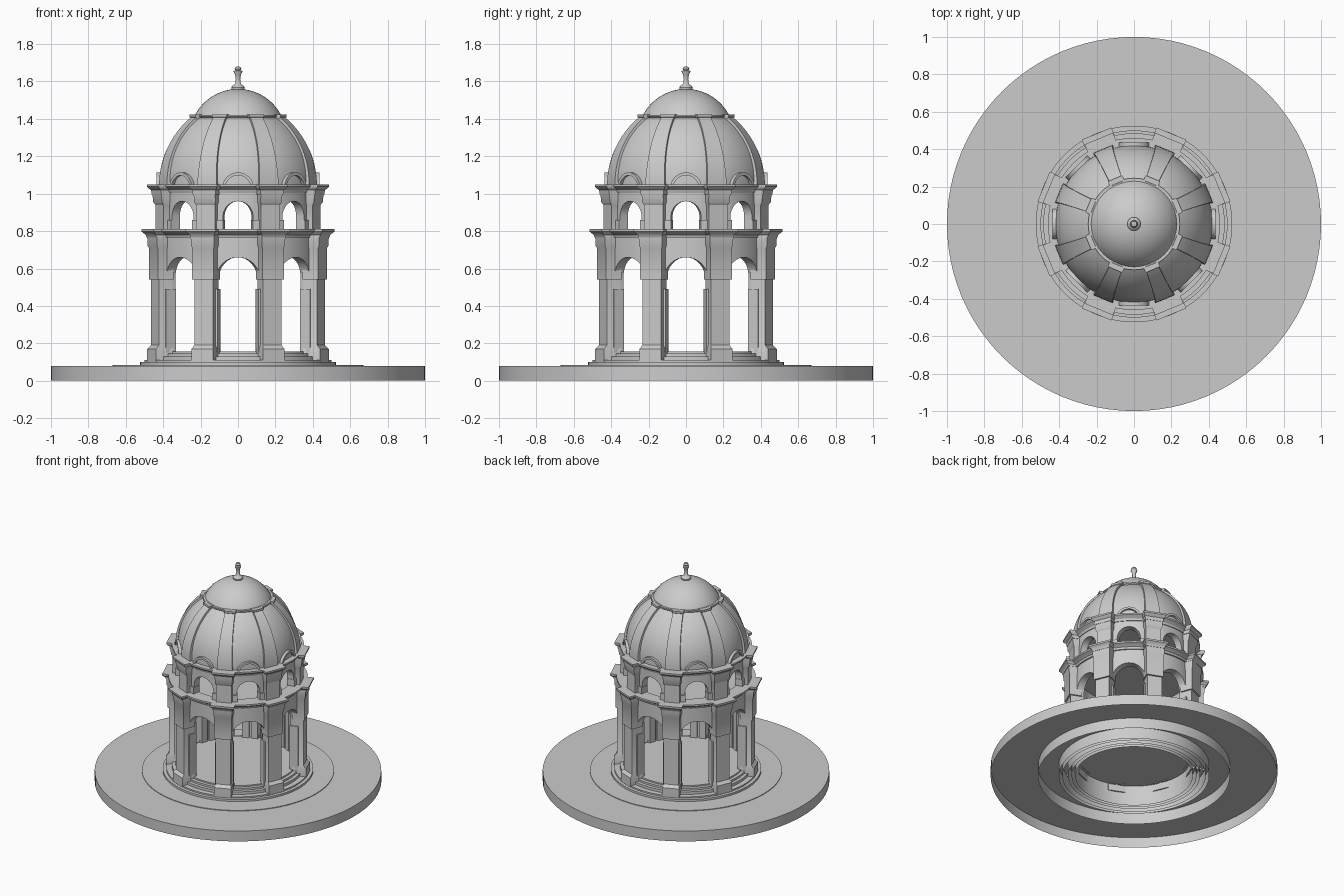
import bpy
import bmesh
from math import sin, cos, pi, sqrt, radians

if "Cube" in bpy.data.objects:
    bpy.data.objects.remove(bpy.data.objects["Cube"])

BAYS = 8
STEP = 2 * pi / BAYS


def finish(name, bm, fix_normals=True):
    if fix_normals:
        bmesh.ops.recalc_face_normals(bm, faces=bm.faces)
    me = bpy.data.meshes.new(name)
    bm.to_mesh(me)
    bm.free()
    ob = bpy.data.objects.new(name, me)
    bpy.context.collection.objects.link(ob)
    bpy.ops.object.select_all(action='DESELECT')
    bpy.context.view_layer.objects.active = ob
    ob.select_set(True)
    bpy.ops.object.shade_smooth_by_angle(angle=radians(30))
    return ob


def polar(r, a, z, t=0.0):
    """Point at radius r, shifted t sideways, turned by angle a."""
    return (r * cos(a) - t * sin(a), r * sin(a) + t * cos(a), z)


def lathe(name, profile, n=64, closed=False):
    bm = bmesh.new()
    rings = []
    for r, z in profile:
        if r < 1e-5:
            rings.append([bm.verts.new((0, 0, z))] * n)
        else:
            rings.append([bm.verts.new(polar(r, 2 * pi * i / n, z)) for i in range(n)])
    pairs = list(zip(rings, rings[1:]))
    if closed:
        pairs.append((rings[-1], rings[0]))
    for a, b in pairs:
        for i in range(n):
            j = (i + 1) % n
            bm.faces.new(dict.fromkeys((a[i], a[j], b[j], b[i])))
    return finish(name, bm)


def loft(bm, sections):
    """Skin a list of equal-length point loops and cap both ends."""
    loops = [[bm.verts.new(p) for p in s] for s in sections]
    n = len(loops[0])
    for a, b in zip(loops, loops[1:]):
        for i in range(n):
            j = (i + 1) % n
            bm.faces.new((a[i], a[j], b[j], b[i]))
    bm.faces.new(loops[0][::-1])
    bm.faces.new(loops[-1])


def piers(name, sections, r_in):
    """sections: (z, half width, outer radius); piers stand between bays."""
    bm = bmesh.new()
    for k in range(BAYS):
        a = (k + 0.5) * STEP
        loft(bm, [[polar(r_in, a, z, -w), polar(ro, a, z, -w),
                   polar(ro, a, z, w), polar(r_in, a, z, w)] for z, w, ro in sections])
    return finish(name, bm)


def arcade(name, r_in, r_out, z_bot, z_spring, z_top, half, rise):
    """Curved wall with an arched opening in each bay."""
    n = 16
    low = [(-STEP / 2, z_bot), (-half, z_bot)]
    low += [(-half * cos(pi * i / n), z_spring + rise * sin(pi * i / n)) for i in range(n + 1)]
    low += [(half, z_bot), (STEP / 2, z_bot)]
    bm = bmesh.new()
    for k in range(BAYS):
        for (a0, z0), (a1, z1) in zip(low, low[1:]):
            b0, b1 = a0 + k * STEP, a1 + k * STEP
            quads = [[polar(r_in, b0, z0), polar(r_out, b0, z0), polar(r_out, b1, z1), polar(r_in, b1, z1)]]
            if a1 - a0 > 1e-6:
                quads += [[polar(r, b0, z0), polar(r, b1, z1), polar(r, b1, z_top), polar(r, b0, z_top)]
                          for r in (r_in, r_out)]
            for q in quads:
                bm.faces.new([bm.verts.new(p) for p in q])
    bmesh.ops.remove_doubles(bm, verts=bm.verts, dist=1e-5)
    return finish(name, bm)


def jambs(name, r_in, r_out, a_in, a_out, z0, z1):
    bm = bmesh.new()
    for k in range(BAYS):
        for s in (-1, 1):
            angles = [k * STEP + s * a for a in (a_in, a_out)]
            loft(bm, [[polar(r_in, angles[0], z), polar(r_out, angles[0], z),
                       polar(r_out, angles[1], z), polar(r_in, angles[1], z)] for z in (z0, z1)])
    return finish(name, bm)


# Base: concentric open-bottomed shells rising towards the floor
tiers = [(1.0, 0.08), (0.67, 0.085), (0.525, 0.10), (0.50, 0.11),
         (0.46, 0.13), (0.435, 0.145), (0.41, 0.155)]
for i, (r, z) in enumerate(tiers):
    inner = tiers[i + 1][0] if i + 1 < len(tiers) else 0
    lathe("base_plate" if i == 0 else f"step_{i}", [(r, 0), (r, z), (inner, z)], 96)

# Lower arcade
piers("lower_piers", [(0.10, .062, .50), (0.17, .062, .50), (0.19, .054, .48), (0.54, .054, .48),
                      (0.542, .062, .49), (0.71, .062, .49), (0.72, .066, .495), (0.77, .068, .498)], 0.40)
piers("lower_pier_cornices", [(0.765, .07, .50), (0.78, .07, .505), (0.79, .08, .515),
                              (0.797, .086, .523), (0.81, .086, .523)], 0.40)
arcade("lower_arches", 0.385, 0.44, 0.49, 0.54, 0.80, 0.272, 0.12)
jambs("lower_jambs", 0.385, 0.447, 0.247, 0.375, 0.15, 0.49)
lathe("lower_cornice", [(0.385, .765), (.45, .765), (.455, .78), (.475, .793), (.485, .797),
                        (.485, .81), (.385, .81)], closed=True)
lathe("upper_floor", [(0.40, 0.80), (0, 0.80)])

# Upper arcade
piers("upper_piers", [(0.805, .055, .455), (0.94, .055, .455), (0.955, .062, .465), (1.0, .062, .47)], 0.385)
piers("upper_pier_cornices", [(0.995, .066, .472), (1.02, .068, .475), (1.03, .078, .487),
                              (1.038, .082, .494), (1.05, .082, .494)], 0.385)
arcade("upper_arches", 0.375, 0.425, 0.81, 0.875, 1.04, 0.193, 0.085)
jambs("upper_jambs", 0.375, 0.435, 0.183, 0.30, 0.81, 0.86)
lathe("upper_cornice", [(0.375, 1.005), (.43, 1.005), (.435, 1.02), (.452, 1.033), (.46, 1.038),
                        (.46, 1.05), (.375, 1.05)], closed=True)
lathe("dome_floor", [(0.39, 1.03), (0, 1.03)])

# Main dome with tapering ribs over the piers
R, ZC = 0.42, 1.06
A_TOP = 0.998
dome = [(R, 1.03)] + [(R * cos(A_TOP * i / 20), ZC + R * sin(A_TOP * i / 20)) for i in range(21)]
lathe("dome", dome, 96)
bm = bmesh.new()
for k in range(BAYS):
    a = (k + 0.5) * STEP
    secs = []
    for i in range(17):
        e, w = A_TOP * i / 16, 0.056 - 0.022 * i / 16
        (ri, zi), (ro, zo) = [(q * cos(e), ZC - 0.015 + (q * sin(e)) + 0.015 * i / 16)
                              for q in (R - 0.02, R + 0.014)]
        secs.append([polar(ri, a, zi, -w), polar(ro, a, zo, -w), polar(ro, a, zo, w), polar(ri, a, zi, w)])
    loft(bm, secs)
finish("dome_ribs", bm)

# Eyebrow arches at the foot of the dome
bm = bmesh.new()
for k in range(BAYS):
    secs = []
    for i in range(17):
        t = pi * i / 16
        secs.append([polar(r, k * STEP, 1.03 + q * sin(t), q * cos(t))
                     for q, r in ((.068, .385), (.068, .435), (.084, .435), (.084, .385))])
    loft(bm, secs)
finish("eyebrow_arches", bm)

# Crown ring, its blocks, and the cap dome
lathe("crown_ring", [(.19, 1.405), (.238, 1.405), (.245, 1.412), (.245, 1.422), (.19, 1.422)], closed=True)
piers("crown_blocks", [(1.402, .038, .255), (1.41, .042, .264), (1.424, .042, .264)], 0.205)
CR = 0.259
cap = []
for i in range(17):
    r = 0.23 * cos(pi / 2 * i / 16)
    cap.append((r, 1.56 - CR + sqrt(CR * CR - r * r)))
lathe("cap_dome", cap)

# Finial
lathe("finial", [(0, 1.553), (.034, 1.555), (.036, 1.568), (.03, 1.577), (.02, 1.582), (.015, 1.59),
                 (.012, 1.612), (.015, 1.635), (.023, 1.65), (.023, 1.655), (.014, 1.66),
                 (.018, 1.667), (.014, 1.678), (0, 1.68)], 16)
